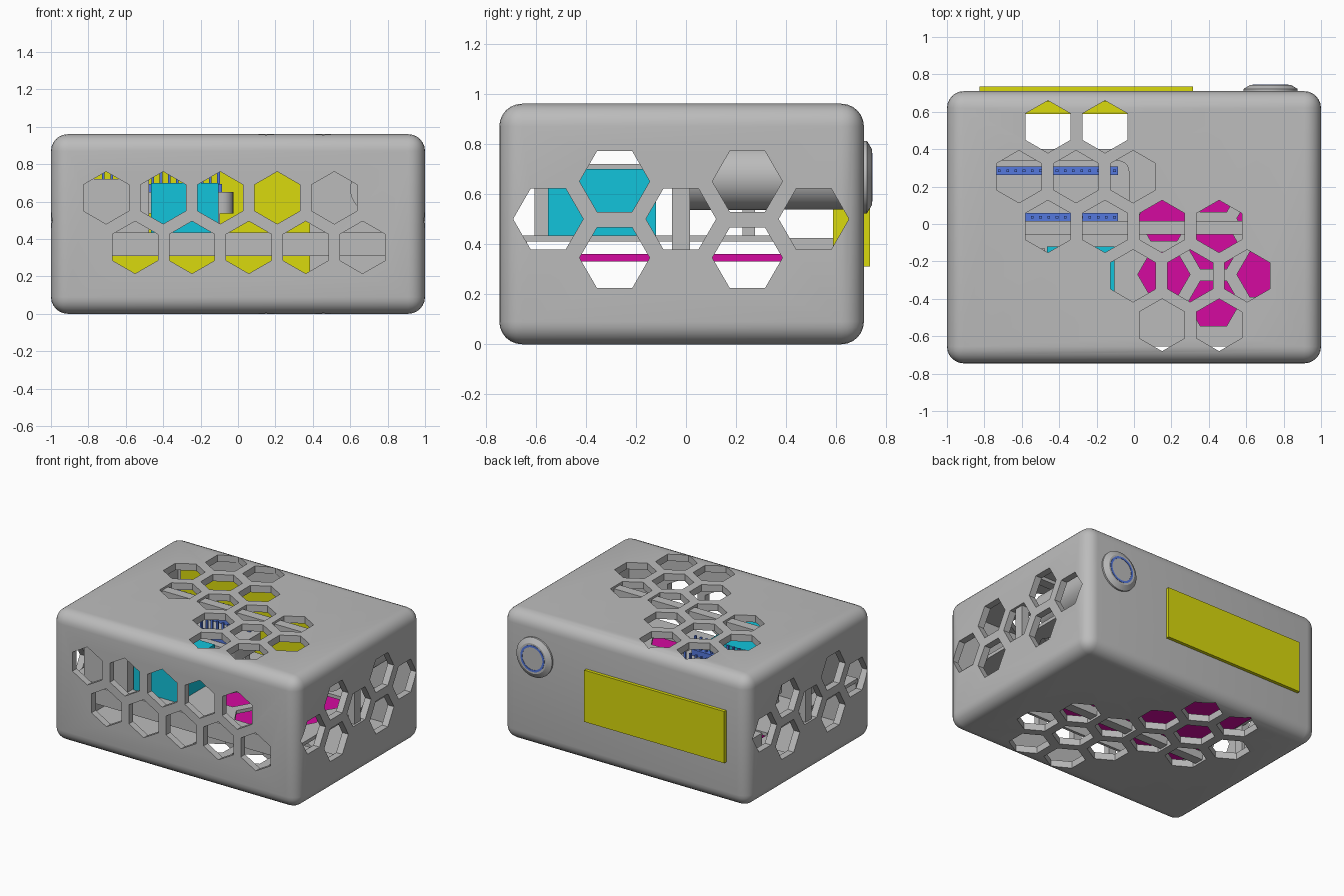
import bpy, bmesh, math
from mathutils import Vector

if "Cube" in bpy.data.objects:
    bpy.data.objects.remove(bpy.data.objects["Cube"])


def material(name, rgb):
    m = bpy.data.materials.new(name)
    m.diffuse_color = (*rgb, 1)
    m.use_nodes = True
    m.node_tree.nodes["Principled BSDF"].inputs["Base Color"].default_value = m.diffuse_color
    return m


GREY = material("case grey", (0.50, 0.50, 0.50))
YELLOW = material("display yellow", (0.70, 0.70, 0.004))
MAGENTA = material("board magenta", (0.66, 0.003, 0.35))
CYAN = material("module cyan", (0.006, 0.55, 0.71))
BLUE = material("connector blue", (0.09, 0.19, 0.73))


def finish(name, bm, mat):
    bmesh.ops.recalc_face_normals(bm, faces=bm.faces)
    me = bpy.data.meshes.new(name)
    bm.to_mesh(me)
    bm.free()
    me.materials.append(mat)
    ob = bpy.data.objects.new(name, me)
    bpy.context.collection.objects.link(ob)
    return ob


def smooth(ob):
    bpy.ops.object.select_all(action='DESELECT')
    ob.select_set(True)
    bpy.context.view_layer.objects.active = ob
    bpy.ops.object.shade_smooth_by_angle(angle=math.radians(30))


def add_box(bm, x, y, z):
    vs = bmesh.ops.create_cube(bm, size=1)['verts']
    for v in vs:
        v.co = Vector([(a + b) / 2 + c * (b - a) for c, (a, b) in zip(v.co, (x, y, z))])
    return vs


def box(name, x, y, z, mat):
    bm = bmesh.new()
    add_box(bm, x, y, z)
    return finish(name, bm, mat)


def add_hex(bm, u, v, a, b, axis, turn, r=0.14):
    """Hexagonal prism running from a to b along an axis."""
    rings = []
    for w in (a, b):
        ring = []
        for i in range(6):
            t = math.radians(turn + 60 * i)
            p, q = u + r * math.cos(t), v + r * math.sin(t)
            ring.append(bm.verts.new({'x': (w, p, q), 'y': (p, w, q), 'z': (p, q, w)}[axis]))
        rings.append(ring)
    for ring in rings:
        bm.faces.new(ring)
    for i in range(6):
        j = (i + 1) % 6
        bm.faces.new((rings[0][i], rings[0][j], rings[1][j], rings[1][i]))


def cut(ob, cutters):
    for c in cutters:
        c.hide_render = True
        m = ob.modifiers.new("cut", 'BOOLEAN')
        m.operation, m.solver, m.object = 'DIFFERENCE', 'EXACT', c
    bpy.context.view_layer.update()
    me = bpy.data.meshes.new_from_object(
        ob.evaluated_get(bpy.context.evaluated_depsgraph_get()))
    ob.modifiers.clear()
    ob.data = me
    for c in cutters:
        bpy.data.objects.remove(c)


def lathe(name, profile, mat, closed=False, x=0.73, z=0.667, n=48):
    """Turn (radius, y) points round an axis parallel to y."""
    bm = bmesh.new()
    rings = [[bm.verts.new((x + r * math.cos(2 * math.pi * i / n), y,
                            z + r * math.sin(2 * math.pi * i / n))) for i in range(n)]
             for r, y in profile]
    pairs = list(zip(rings, rings[1:]))
    if closed:
        pairs.append((rings[-1], rings[0]))
    else:
        bm.faces.new(rings[0])
        bm.faces.new(rings[-1])
    for a, b in pairs:
        for i in range(n):
            j = (i + 1) % n
            bm.faces.new((a[i], a[j], b[j], b[i]))
    ob = finish(name, bm, mat)
    smooth(ob)
    return ob


# case: rounded hollow shell with honeycomb vents
bm = bmesh.new()
add_box(bm, (-1, 1), (-0.745, 0.71), (0, 0.96))
bmesh.ops.bevel(bm, geom=bm.edges[:], offset=0.09, segments=6, profile=0.5, affect='EDGES')
case = finish("case", bm, GREY)
cavity = box("cavity_cutter", (-0.95, 0.95), (-0.695, 0.66), (0.05, 0.91), GREY)

bm = bmesh.new()
for i in range(5):                                   # front vents
    add_hex(bm, -0.705 + 0.305 * i, 0.62, -0.85, -0.66, 'y', 90)
    add_hex(bm, -0.55 + 0.304 * i, 0.355, -0.85, -0.66, 'y', 90)
SIDE = [(-0.55, 0.5), (-0.02, 0.5), (0.51, 0.5)] + \
       [(y, z) for y in (-0.285, 0.245) for z in (0.345, 0.65)]
for y, z in SIDE:                                    # side vents
    for s in (-1, 1):
        add_hex(bm, y, z, s * 0.92, s * 1.1, 'x', 0)
ROWS = [(0.52, -0.46, 2), (0.253, -0.615, 3), (-0.013, -0.46, 4),
        (-0.277, -0.005, 3), (-0.54, 0.15, 2)]
for y, x0, count in ROWS:                            # top and bottom vents
    for i in range(count):
        for a, b in ((-0.1, 0.08), (0.88, 1.06)):
            add_hex(bm, x0 + 0.305 * i, y, a, b, 'z', 90)
vents = finish("vent_cutter", bm, GREY)
cut(case, [cavity, vents])
smooth(case)

# rib that runs round the inside of the case
bm = bmesh.new()
RY = (-0.055, 0.015)
for s in (-1, 1):
    add_box(bm, sorted((s * 0.925, s * 0.985)), RY, (0.06, 0.9))
for z in ((0.015, 0.075), (0.885, 0.945)):
    add_box(bm, (-0.93, 0.93), RY, z)
finish("inner_rib", bm, GREY)

# tray with its own vents and a front lip
tray = box("tray", (-0.94, 0.94), (-0.655, 0.40), (0.41, 0.435), GREY)
bm = bmesh.new()
for x, y in [(0.16, -0.27), (0.16, 0.03), (0.69, -0.27), (0.69, 0.03),
             (0.425, -0.425), (0.425, -0.12), (0.425, 0.185)]:
    add_hex(bm, x, y, 0.35, 0.5, 'z', 0)
cut(tray, [finish("tray_cutter", bm, GREY)])
box("tray_lip", (-0.94, 0.94), (-0.655, -0.635), (0.31, 0.411), GREY)
box("rear_shelf", (-0.9, -0.62), (0.40, 0.60), (0.31, 0.425), GREY)

# parts on and under the tray
box("main_board", (-0.83, 0.83), (-0.56, 0.40), (0.33, 0.36), MAGENTA)
box("power_block", (-0.83, -0.475), (-0.605, -0.13), (0.435, 0.72), GREY)
box("cyan_module", (-0.465, -0.105), (-0.55, -0.12), (0.435, 0.70), CYAN)

# controller: block with rounded corners on four legs
bm = bmesh.new()
add_box(bm, (-0.78, -0.025), (-0.045, 0.34), (0.535, 0.65))
upright = [e for e in bm.edges if abs(e.verts[0].co.z - e.verts[1].co.z) > 0.05]
bmesh.ops.bevel(bm, geom=upright, offset=0.06, segments=5, profile=0.5, affect='EDGES')
for x in (-0.70, -0.12):
    for y in (-0.02, 0.25):
        add_box(bm, (x - 0.025, x + 0.025), (y - 0.025, y + 0.025), (0.43, 0.54))
smooth(finish("controller", bm, GREY))

# blue connector strips with upright pins
for n, y in (("front", 0.037), ("rear", 0.285)):
    bm = bmesh.new()
    add_box(bm, (-0.74, -0.085), (y - 0.023, y + 0.023), (0.65, 0.695))
    for i in range(15):
        x = -0.72 + i * 0.044
        add_box(bm, (x - 0.007, x + 0.007), (y - 0.007, y + 0.007), (0.69, 0.79))
    finish(n + "_connector", bm, BLUE)

# display: board inside and screen outside
box("display_board", (-0.88, 0.385), (0.587, 0.655), (0.18, 0.80), YELLOW)
box("display_screen", (-0.825, 0.315), (0.65, 0.734), (0.31, 0.69), YELLOW)

# push button with a long barrel and a lit ring
lathe("button_barrel", [(0.13, 0.0), (0.13, 0.70)], GREY)
lathe("button_head", [(0.145, 0.70), (0.145, 0.722), (0.11, 0.743), (0.02, 0.743)], GREY)
lathe("button_ring", [(0.082, 0.74), (0.097, 0.74), (0.097, 0.745), (0.082, 0.745)],
      BLUE, closed=True)
